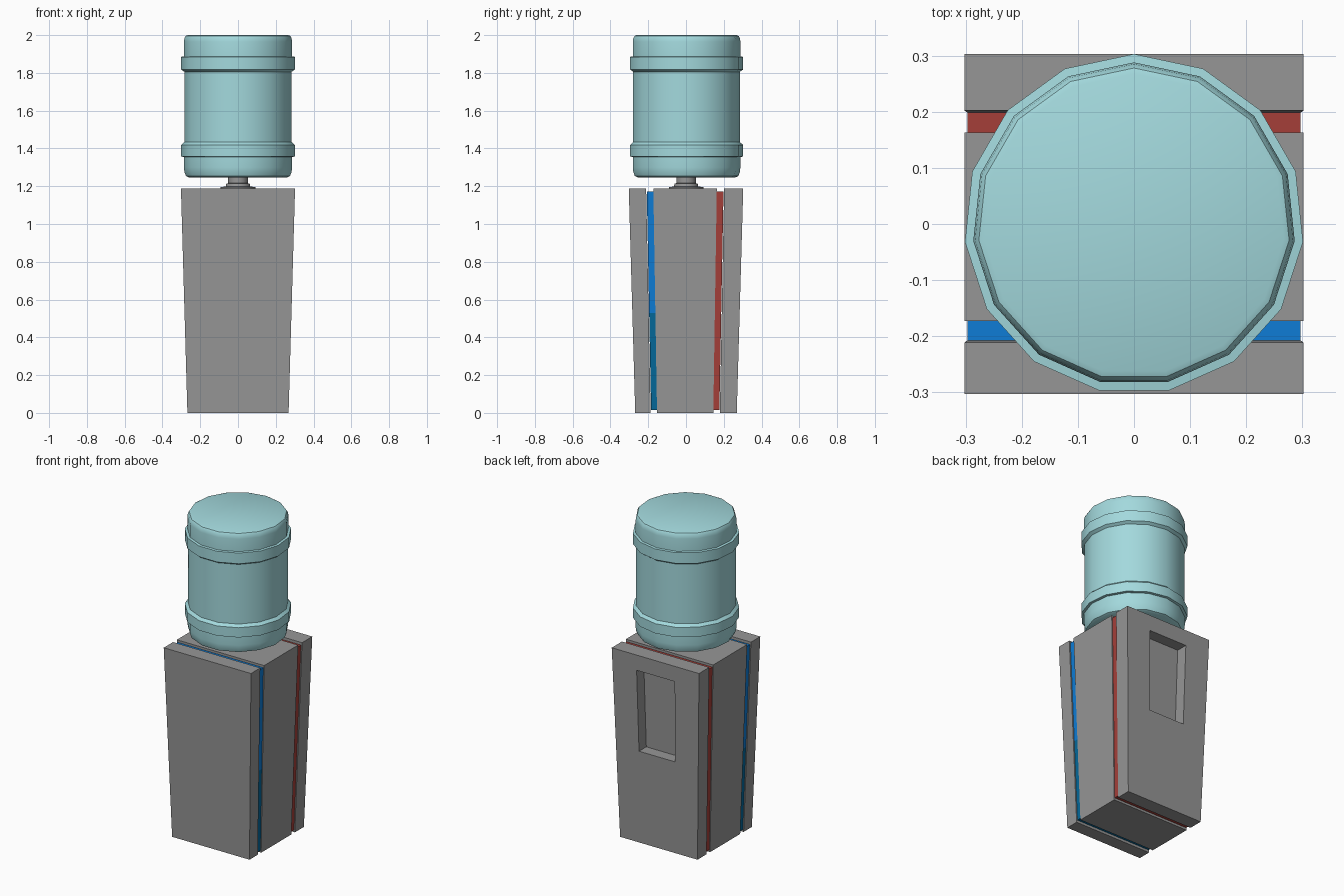
import bpy, bmesh, math

if "Cube" in bpy.data.objects:
    bpy.data.objects.remove(bpy.data.objects["Cube"])

H = 1.187          # cabinet height


def taper(z):      # cabinet narrows toward the floor
    return 0.887 + 0.113 * z / H


def srgb(r, g, b):
    lin = lambda c: ((c / 255 + 0.055) / 1.055) ** 2.4 if c > 10 else c / 255 / 12.92
    return (lin(r), lin(g), lin(b), 1)


def material(name, rgb):
    m = bpy.data.materials.new(name)
    m.diffuse_color = srgb(*rgb)
    m.use_nodes = True
    m.node_tree.nodes["Principled BSDF"].inputs["Base Color"].default_value = m.diffuse_color
    return m


GREY = material("cabinet_grey", (150, 150, 150))
AQUA = material("bottle_aqua", (163, 217, 221))
RED = material("hot_red", (165, 63, 57))
BLUE = material("cold_blue", (14, 124, 214))
DEEP = material("deep_blue", (4, 104, 154))


def finish(bm, name, mats):
    bmesh.ops.recalc_face_normals(bm, faces=bm.faces)
    me = bpy.data.meshes.new(name)
    bm.to_mesh(me)
    bm.free()
    ob = bpy.data.objects.new(name, me)
    bpy.context.collection.objects.link(ob)
    for m in mats:
        me.materials.append(m)
    return ob


def skin(bm, loops, cap_start=True):
    rings = [[bm.verts.new(p) for p in lp] for lp in loops]
    n = len(rings[0])
    for a, b in zip(rings, rings[1:]):
        for i in range(n):
            j = (i + 1) % n
            bm.faces.new((a[i], a[j], b[j], b[i]))
    if cap_start:
        bm.faces.new(rings[0])
    bm.faces.new(rings[-1])


def slab(name, y0, y1, hx, levels, mats, split=None):
    bm = bmesh.new()
    skin(bm, [[(x * taper(z), y * taper(z), z)
               for x, y in ((-hx, y0), (hx, y0), (hx, y1), (-hx, y1))] for z in levels])
    if split:
        for f in bm.faces:
            f.material_index = int(f.calc_center_median().z < split)
    return finish(bm, name, mats)


# Cabinet panels and recessed coloured strips
slab("front_panel", -0.303, -0.211, 0.302, (0, H), [GREY])
slab("middle_body", -0.173, 0.163, 0.302, (0, H), [GREY])
slab("cold_strip", -0.208, -0.172, 0.297, (0.014, 0.53, 1.172), [BLUE, DEEP], 0.53)
slab("hot_strip", 0.162, 0.199, 0.297, (0.014, 1.172), [RED])


# Back panel with a recess in its outer face
def rect(hx, y, z0, z1, dy=0):
    return [(sx * hx * taper(z), y * taper(z) - dy, z)
            for sx, z in ((-1, z0), (1, z0), (1, z1), (-1, z1))]


bm = bmesh.new()
skin(bm, [rect(0.302, 0.202, 0, H), rect(0.302, 0.303, 0, H),
          rect(0.133, 0.303, 0.58, 1.09), rect(0.133, 0.303, 0.58, 1.09, 0.072)])
finish(bm, "back_panel", [GREY])


# Lathed parts
def lathe(name, profile, sides, mat):
    bm = bmesh.new()
    skin(bm, [[(r * math.sin(2 * math.pi * i / sides), r * math.cos(2 * math.pi * i / sides), z)
               for i in range(sides)] for r, z in profile])
    ob = finish(bm, name, [mat])
    bpy.ops.object.select_all(action='DESELECT')
    ob.select_set(True)
    bpy.context.view_layer.objects.active = ob
    bpy.ops.object.shade_smooth_by_angle(angle=math.radians(32))
    return ob


lathe("water_bottle", [
    (0.262, 1.247), (0.277, 1.254), (0.285, 1.275), (0.288, 1.30), (0.288, 1.355),
    (0.303, 1.357), (0.303, 1.418), (0.286, 1.433),     # lower band
    (0.286, 1.806), (0.303, 1.818), (0.303, 1.885),     # upper band
    (0.288, 1.887), (0.288, 1.965), (0.285, 1.985), (0.278, 1.996), (0.268, 2.0)], 15, AQUA)

lathe("bottle_neck", [
    (0.093, 1.18), (0.093, 1.196), (0.065, 1.198), (0.062, 1.214),
    (0.052, 1.216), (0.052, 1.25)], 15, GREY)
